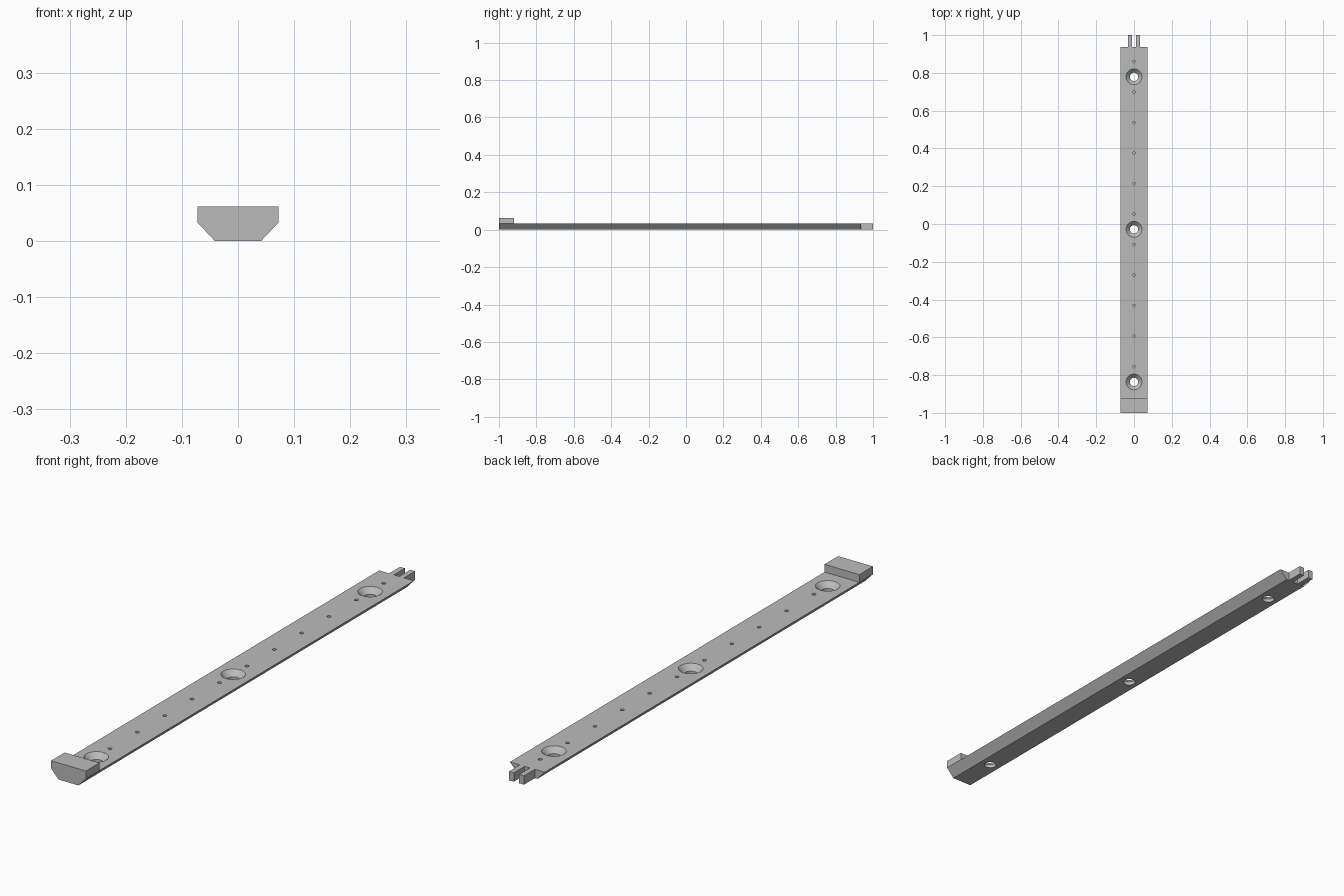
import bpy, bmesh
from math import pi

cube = bpy.data.objects.get("Cube")
if cube:
    bpy.data.objects.remove(cube, do_unlink=True)

grey = bpy.data.materials.new("plain grey")
grey.use_nodes = True
colour = (0.5, 0.5, 0.5, 1)
grey.diffuse_color = colour
grey.node_tree.nodes["Principled BSDF"].inputs["Base Color"].default_value = colour

TOP = 0.033
SPACING = 0.1615
FIRST_PILOT = -0.755


def make_object(name, bm):
    bmesh.ops.recalc_face_normals(bm, faces=bm.faces)
    mesh = bpy.data.meshes.new(name)
    bm.to_mesh(mesh)
    bm.free()
    mesh.materials.append(grey)
    obj = bpy.data.objects.new(name, mesh)
    bpy.context.collection.objects.link(obj)
    return obj


def extrude_y(name, outline, y0, y1):
    """Prism with an (x, z) outline running along y."""
    bm = bmesh.new()
    face = bm.faces.new([bm.verts.new((x, y0, z)) for x, z in outline])
    ext = bmesh.ops.extrude_face_region(bm, geom=[face])
    verts = [v for v in ext["geom"] if isinstance(v, bmesh.types.BMVert)]
    bmesh.ops.translate(bm, verts=verts, vec=(0, y1 - y0, 0))
    return make_object(name, bm)


def rectangle(x0, x1, z0, z1):
    return [(x0, z0), (x1, z0), (x1, z1), (x0, z1)]


def turned(bm, profile, y, segments):
    """Closed solid of revolution about a vertical axis at (0, y)."""
    verts = [bm.verts.new((r, y, z)) for r, z in profile]
    edges = [bm.edges.new(pair) for pair in zip(verts, verts[1:])]
    bmesh.ops.spin(bm, geom=verts + edges, cent=(0, y, 0), axis=(0, 0, 1),
                   angle=2 * pi, steps=segments, use_merge=True)
    bmesh.ops.remove_doubles(bm, verts=bm.verts, dist=0.0001)


# Dovetail rail with chamfered lower flanks
rail = extrude_y("rail", [(-0.041, 0), (0.041, 0), (0.072, TOP), (-0.072, TOP)], -1, 0.936)

# Countersunk screw holes and blind pilot holes
bm = bmesh.new()
countersink = [(0, -0.02), (0.022, -0.02), (0.022, 0.013), (0.042, TOP), (0.042, 0.05), (0, 0.05)]
pilot = [(0, 0.012), (0.007, 0.012), (0.007, 0.05), (0, 0.05)]
for i in range(3):
    turned(bm, countersink, FIRST_PILOT + (5 * i - 0.5) * SPACING, 48)
for i in range(11):
    turned(bm, pilot, FIRST_PILOT + i * SPACING, 16)
cutter = make_object("hole_cutter", bm)
cutter.hide_render = True

cut = rail.modifiers.new("holes", "BOOLEAN")
cut.operation = "DIFFERENCE"
cut.solver = "EXACT"
cut.object = cutter
bpy.context.view_layer.objects.active = rail
rail.select_set(True)
bpy.ops.object.modifier_apply(modifier=cut.name)
bpy.data.objects.remove(cutter, do_unlink=True)
bpy.ops.object.shade_smooth_by_angle(angle=pi / 6)

# Raised stop block at the front end
extrude_y("end_stop", rectangle(-0.072, 0.072, TOP, 0.062), -1, -0.92)

# Pair of prongs at the back end
for side, name in ((1, "left_prong"), (-1, "right_prong")):
    extrude_y(name, rectangle(side * 0.011, side * 0.031, 0, TOP), 0.936, 1)
